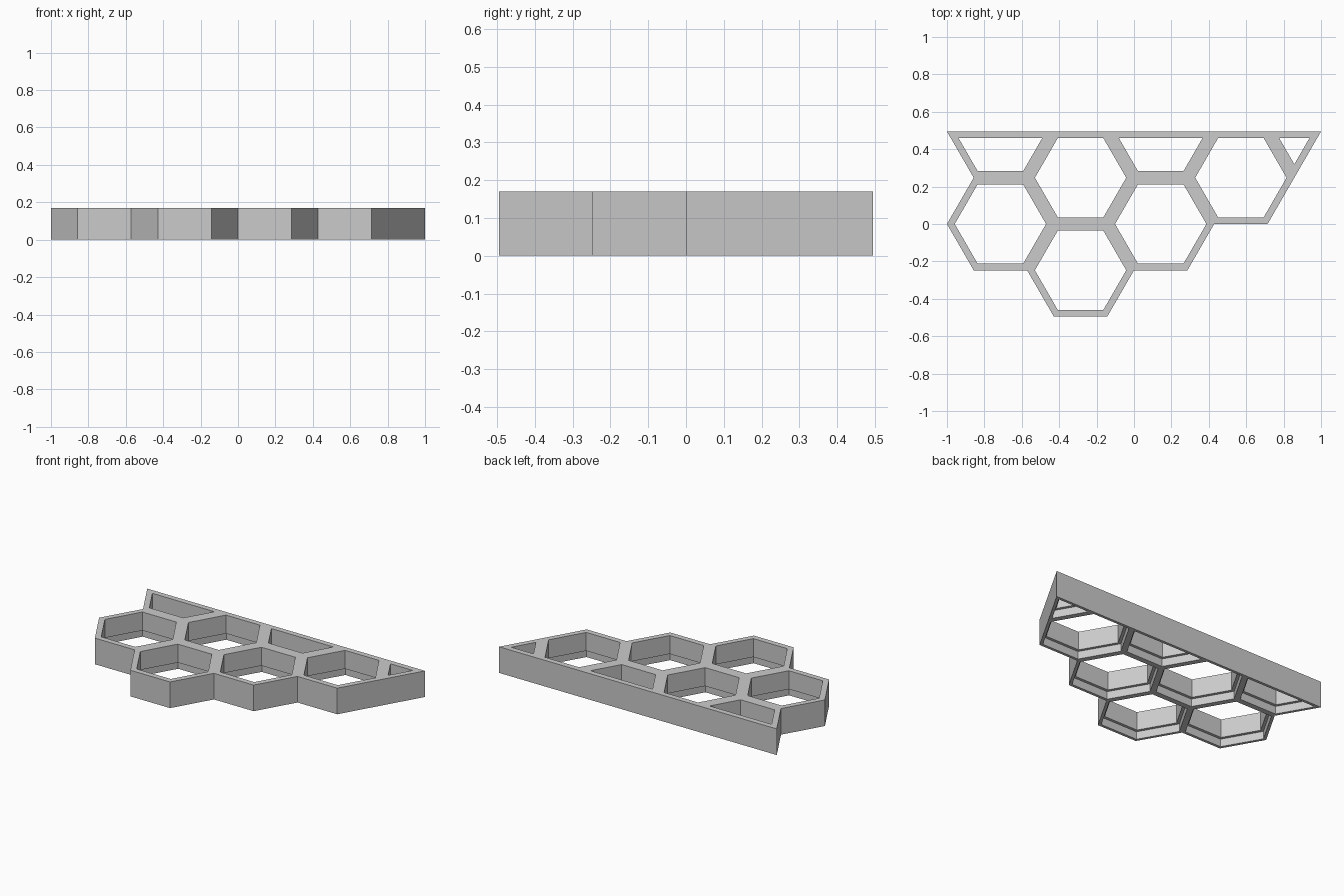
import bpy
import bmesh
import math
from mathutils import Vector

default = bpy.data.objects.get("Cube")
if default:
    bpy.data.objects.remove(default, do_unlink=True)

SIDE = 2 / 7                        # hexagon side
APO = SIDE * math.sqrt(3) / 2       # hexagon centre to flat
BACK = 2 * APO                      # straight back edge
HEIGHT = 0.17
LEDGE = 0.05                        # height of the wider lower opening
WALL, LIP = 0.036, 0.018            # upper and lower half-wall thickness

grey = bpy.data.materials.new("light grey")
grey.use_nodes = True
colour = (0.6, 0.6, 0.6, 1)
grey.diffuse_color = colour
grey.node_tree.nodes["Principled BSDF"].inputs["Base Color"].default_value = colour


def cell(col, row):
    """Hexagon on the grid, cut off along the back edge."""
    cx, cy = -2.5 * SIDE + col * 1.5 * SIDE, row * APO
    corners = [Vector((cx + SIDE * math.cos(k * math.pi / 3),
                       cy + SIDE * math.sin(k * math.pi / 3)))
               for k in range(-3, 3)]
    return [c for c in corners if c.y < BACK + 0.001]


def inset(points, dist):
    """Offset a convex counter-clockwise outline inwards."""
    result = []
    for i, p in enumerate(points):
        a = (p - points[i - 1]).normalized()
        b = (points[(i + 1) % len(points)] - p).normalized()
        n1, n2 = Vector((-a.y, a.x)), Vector((-b.y, b.x))
        result.append(p + (n1 + n2) * dist / (1 + n1.dot(n2)))
    return result


# Whole and half cells, then the small corner triangle
cells = [cell(0, 0), cell(1, -1), cell(1, 1), cell(2, 0), cell(3, 1),
         cell(0, 2), cell(2, 2)]
cells.append([Vector((2.5 * SIDE, BACK)), Vector((3 * SIDE, APO)),
              Vector((3.5 * SIDE, BACK))])


def key(p):
    return (round(p.x, 3) + 0.0, round(p.y, 3) + 0.0)


# Edges shared by two cells get no outer wall
counts = {}
for pts in cells:
    for i, p in enumerate(pts):
        pair = frozenset((key(p), key(pts[(i + 1) % len(pts)])))
        counts[pair] = counts.get(pair, 0) + 1

bm = bmesh.new()
for pts in cells:
    # Rings run over the top rim, down the opening, under the ledge and out
    section = [(0, HEIGHT), (WALL, HEIGHT), (WALL, LEDGE),
               (LIP, LEDGE), (LIP, 0), (0, 0)]
    rings = [[bm.verts.new((p.x, p.y, z)) for p in inset(pts, d)]
             for d, z in section]
    n = len(pts)
    for i in range(n):
        j = (i + 1) % n
        for r, s in zip(rings, rings[1:]):
            bm.faces.new((r[i], r[j], s[j], s[i]))
        if counts[frozenset((key(pts[i]), key(pts[j])))] == 1:
            bm.faces.new((rings[-1][i], rings[-1][j], rings[0][j], rings[0][i]))

bmesh.ops.remove_doubles(bm, verts=bm.verts, dist=0.0005)
bmesh.ops.recalc_face_normals(bm, faces=bm.faces)
mesh = bpy.data.meshes.new("honeycomb_shelf")
bm.to_mesh(mesh)
bm.free()
mesh.materials.append(grey)
bpy.context.collection.objects.link(bpy.data.objects.new("honeycomb_shelf", mesh))
